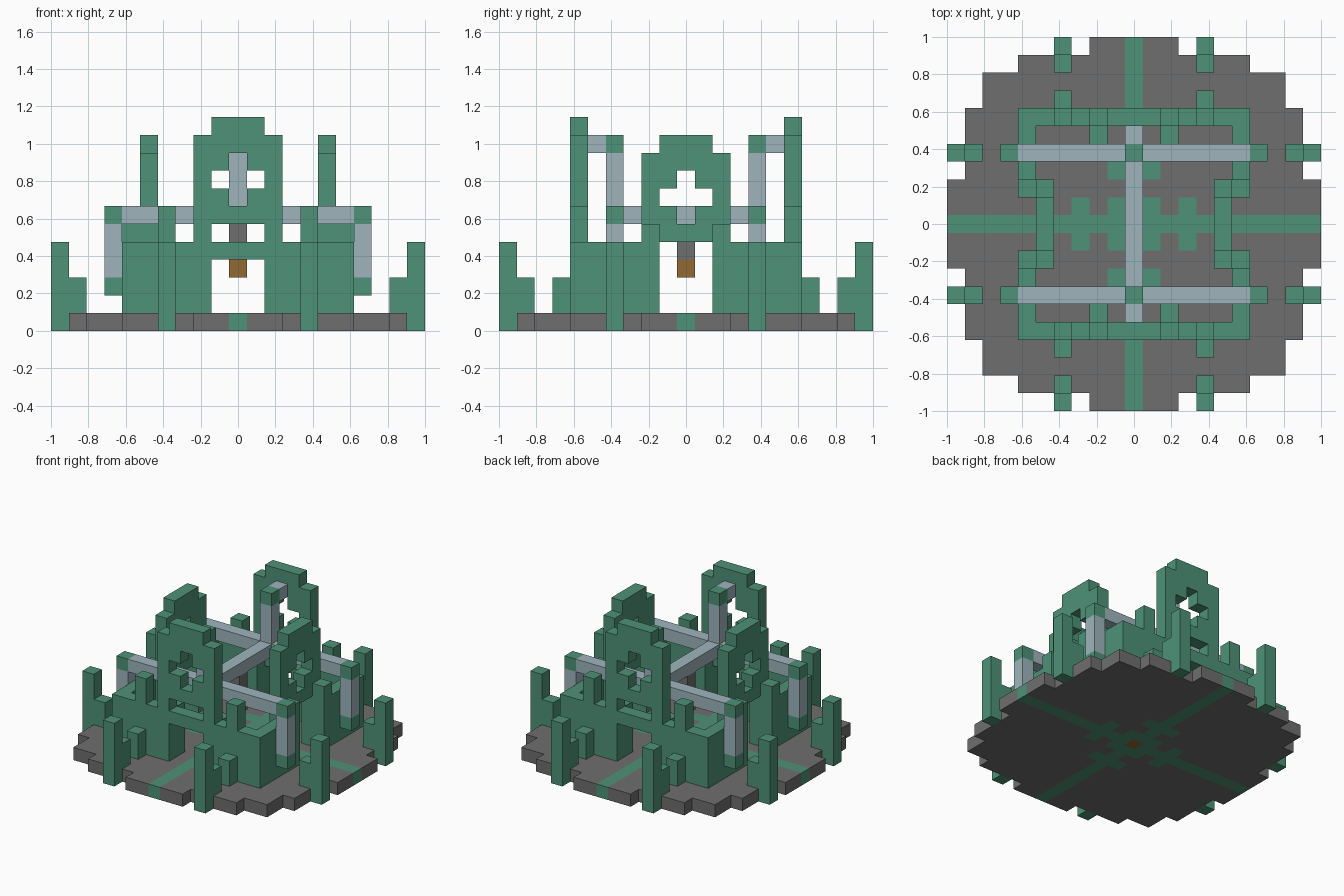
import bpy, bmesh
from mathutils import Vector

if "Cube" in bpy.data.objects:
    bpy.data.objects.remove(bpy.data.objects["Cube"], do_unlink=True)

U = 2 / 21  # size of one block


def material(name, rgb):
    m = bpy.data.materials.new(name)
    m.use_nodes = True
    m.diffuse_color = (*rgb, 1)
    m.node_tree.nodes["Principled BSDF"].inputs["Base Color"].default_value = (*rgb, 1)
    return m


GREEN, GREY, PALE, AMBER = range(4)
MATS = [material("sea_green", (0.076, 0.287, 0.191)),
        material("stone_grey", (0.156, 0.156, 0.156)),
        material("pale_blue_grey", (0.342, 0.462, 0.503)),
        material("amber", (0.283, 0.138, 0.034))]


def block(xs, ys, zs):
    """Set of block cells filling inclusive ranges."""
    span = lambda r: range(r[0], r[1] + 1) if isinstance(r, tuple) else (r,)
    return {(x, y, z) for x in span(xs) for y in span(ys) for z in span(zs)}


def mirror(cells, sx, sy):
    return {(x * sx, y * sy, z) for x, y, z in cells}


def build(name, cells, rule):
    """Outer skin of the cells as one mesh; rule gives each cell's colour."""
    bm = bmesh.new()
    for c in sorted(cells):
        for axis in range(3):
            for s in (-1, 1):
                n = Vector([s if a == axis else 0 for a in range(3)])
                if tuple(int(v) for v in Vector(c) + n) in cells:
                    continue
                p, q = Vector(n.yzx), Vector(n.zxy)
                mid = Vector(c) + Vector((0, 0, 0.5)) + n / 2
                corners = [mid + (p * i + q * j) * s / 2
                           for i, j in ((-1, -1), (1, -1), (1, 1), (-1, 1))]
                f = bm.faces.new([bm.verts.new(v * U) for v in corners])
                f.normal_update()
                if f.normal.dot(n) < 0:
                    f.normal_flip()
                f.material_index = rule(*c) if callable(rule) else rule
    bmesh.ops.remove_doubles(bm, verts=bm.verts, dist=U / 100)
    bmesh.ops.dissolve_limit(bm, angle_limit=0.01, verts=bm.verts,
                             edges=bm.edges, delimit={'MATERIAL'})
    bmesh.ops.triangulate(bm, faces=[f for f in bm.faces if len(f.verts) > 4])
    me = bpy.data.meshes.new(name)
    bm.to_mesh(me)
    bm.free()
    for m in MATS:
        me.materials.append(m)
    ob = bpy.data.objects.new(name, me)
    bpy.context.scene.collection.objects.link(ob)


# Stepped round floor with an inlaid cross
floor = (block((-10, 10), (-2, 2), 0) | block((-9, 9), (-6, 6), 0)
         | block((-8, 8), (-8, 8), 0) | block((-6, 6), (-9, 9), 0)
         | block((-2, 2), (-10, 10), 0))


def floor_colour(x, y, z):
    x, y = abs(x), abs(y)
    if x == y == 0:
        return AMBER
    inlay = x == 0 or y == 0 or (x <= 1 and y in (1, 3)) or (y <= 1 and x == 3)
    return GREEN if inlay else GREY


build("floor", floor, floor_colour)

# Front and back walls with arched gate towers
gate = block((-6, 6), 6, (1, 4)) | block((-2, 2), 6, (5, 10)) | block((-1, 1), 6, 11)
gate -= block((-1, 1), 6, (1, 3)) | block((-1, 1), 6, 5)
gate -= block((-1, 1), 6, 8) | block(0, 6, (7, 9))
for s in (-1, 1):
    gate |= block(4 * s, 6, (5, 6)) | block(2 * s, 5, (1, 4))
for s, side in ((-1, "front"), (1, "back")):
    build(side + "_gate_wall", mirror(gate, 1, s), GREEN)

# Left and right walls with lower towers
flank = block(5, (-2, 2), (1, 9)) | block(5, (-1, 1), 10)
flank -= block(5, (-1, 1), (1, 4)) | block(5, (-1, 1), 7) | block(5, 0, (6, 8))
for s in (-1, 1):
    flank |= mirror(block(6, (2, 5), (1, 4)) | block(6, 2, 5), 1, s)
for s, side in ((-1, "right"), (1, "left")):
    build(side + "_side_wall", mirror(flank, s, 1), GREEN)

# Outer posts, wall stubs and hanging brackets in each quarter
for sx, lr in ((-1, "right"), (1, "left")):
    for sy, fb in ((-1, "front"), (1, "back")):
        tag = fb + "_" + lr
        parts = {
            "_end_post": block(4, 10, (0, 4)) | block(4, 9, (1, 2)),
            "_side_post": block(10, 4, (0, 4)) | block(9, 4, (1, 2)),
            "_wall_stub": block(4, 7, (1, 2)),
        }
        for part, cells in parts.items():
            build(tag + part, mirror(cells, sx, sy), GREEN)
        build(tag + "_hanging_column", mirror(block(7, 4, (2, 6)), sx, sy),
              lambda x, y, z: GREEN if z in (2, 6) else PALE)

# Roof beams, with risers tied back to the gate towers
beams = block(0, (-3, 3), 6)
for s in (-1, 1):
    beams |= block((-6, 6), 4 * s, 6) | block(0, 4 * s, (7, 10)) | block(0, 5 * s, 10)
build("roof_beams", beams,
      lambda x, y, z: GREEN if z == 10 and abs(y) == 4 else PALE)

# Hanging lamp
build("hanging_lamp", block(0, 0, (3, 5)),
      lambda x, y, z: AMBER if z == 3 else GREY)
